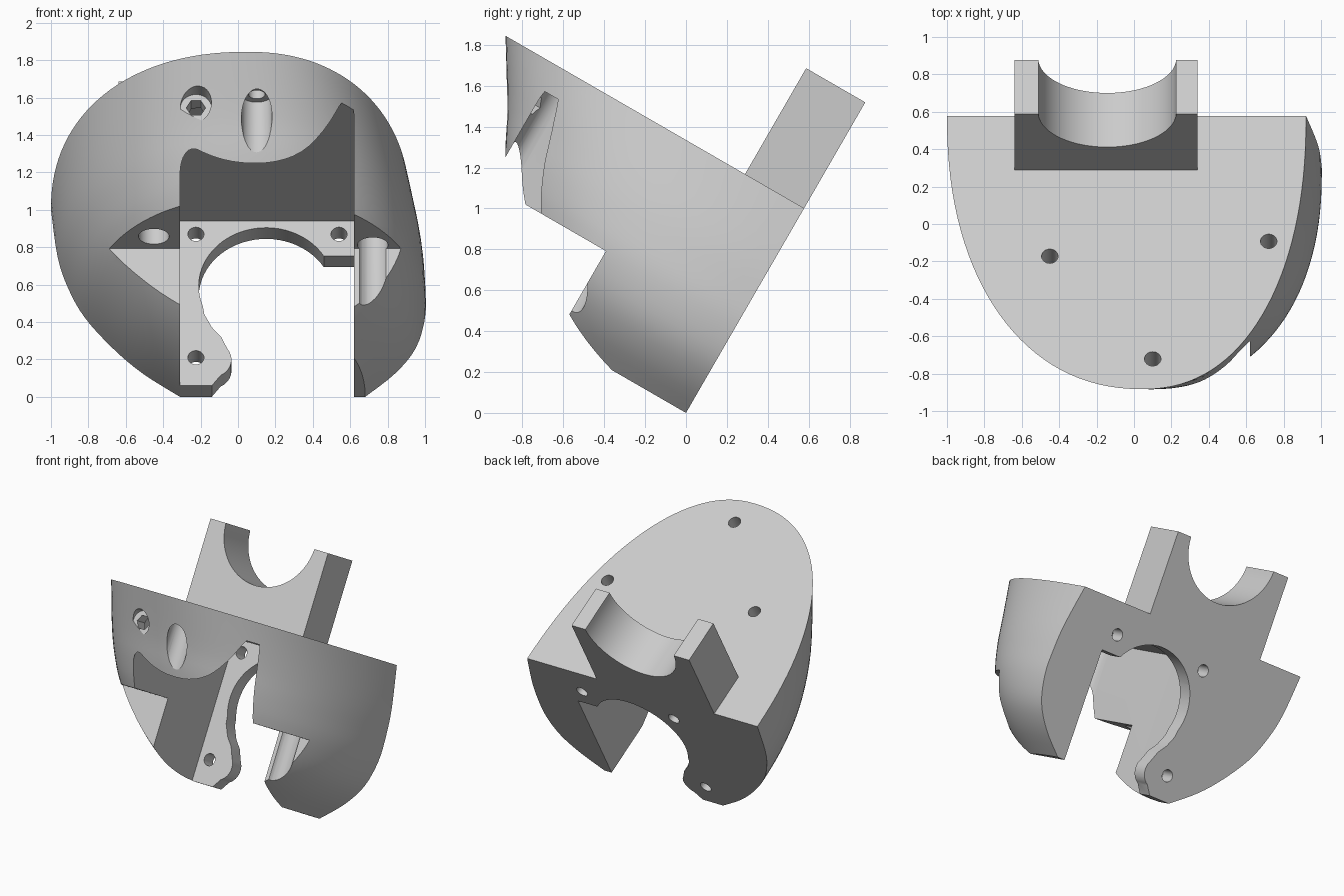
import bpy, bmesh
from math import sin, cos, pi, radians, copysign
from mathutils import Matrix

if "Cube" in bpy.data.objects:
    bpy.data.objects.remove(bpy.data.objects["Cube"])

grey = bpy.data.materials.new("light grey plastic")
grey.use_nodes = True
grey.diffuse_color = (0.6, 0.6, 0.6, 1)
grey.node_tree.nodes["Principled BSDF"].inputs["Base Color"].default_value = (0.6, 0.6, 0.6, 1)

# Everything is modelled upright (back on y = 0), then tipped by this tilt
TILT = Matrix.Rotation(radians(-30), 4, "X")
TOP = 1.156


def loft(name, rings):
    """Closed solid through rings of equal point count."""
    bm = bmesh.new()
    loops = [[bm.verts.new(p) for p in ring] for ring in rings]
    n = len(loops[0])
    for a, b in zip(loops, loops[1:]):
        for i in range(n):
            j = (i + 1) % n
            bm.faces.new((a[i], a[j], b[j], b[i]))
    bm.faces.new(loops[0])
    bm.faces.new(loops[-1])
    bmesh.ops.recalc_face_normals(bm, faces=bm.faces)
    me = bpy.data.meshes.new(name)
    bm.to_mesh(me)
    bm.free()
    me.materials.append(grey)
    ob = bpy.data.objects.new(name, me)
    bpy.context.collection.objects.link(ob)
    return ob


def prism(name, pts, axis, lo, hi):
    """Extrude a 2D profile along y or z."""
    if axis == "z":
        return loft(name, [[(x, y, h) for x, y in pts] for h in (lo, hi)])
    return loft(name, [[(x, h, z) for x, z in pts] for h in (lo, hi)])


def arc(cx, cy, r, a0, a1, n):
    return [(cx + r * cos(radians(a0 + (a1 - a0) * i / n)),
             cy + r * sin(radians(a0 + (a1 - a0) * i / n))) for i in range(n + 1)]


def circle(cx, cy, r, n=32):
    return arc(cx, cy, r, 0, 360, n)[:-1]


def catmull(rows, steps):
    """Smooth interpolation through rows of numbers."""
    out = []
    for i in range(len(rows) - 1):
        p0, p1, p2, p3 = (rows[max(0, min(len(rows) - 1, k))] for k in range(i - 1, i + 3))
        for s in range(steps):
            t = s / steps
            out.append([b + t * (c - a) / 2 + t * t * (2 * a - 5 * b + 4 * c - d) / 2
                        + t ** 3 * (3 * b - a - 3 * c + d) / 2
                        for a, b, c, d in zip(p0, p1, p2, p3)])
    return out + [list(rows[-1])]


# Shell sections: height, left edge, right edge, depth, crest position
SECTIONS = [
    (0.0, -0.31, 0.68, 0.79, 0.18),
    (0.144, -0.51, 0.84, 0.97, 0.16),
    (0.30, -0.67, 0.95, 1.13, 0.13),
    (0.49, -0.82, 1.0, 1.295, 0.10),
    (0.675, -0.91, 1.0, 1.41, 0.09),
    (0.866, -0.965, 0.98, 1.51, 0.07),
    (TOP, -1.0, 0.92, 1.687, 0.05),
]


def section(z, left, right, depth, mid, n=64):
    e = 2 / 2.2
    ring = []
    for i in range(n + 1):
        a = pi * i / n
        c, s = cos(a), max(0, sin(a)) if 0 < i < n else 0
        half = right - mid if c > 0 else mid - left
        ring.append((mid + copysign(abs(c) ** e, c) * half, -depth * s ** e, z))
    return ring


shell = loft("curved_shell", [section(*row) for row in catmull(SECTIONS, 4)])

# Cutters
cutters = [
    # step under the front
    prism("front_step_cutter", [(-2, -3), (2, -3), (2, -0.735), (-2, -0.735)], "z", -1, 0.49),
    # central pocket with rounded front corners
    prism("pocket_cutter", [(-0.31, -0.12)] + arc(-0.21, -1.29, 0.1, 180, 270, 8)
          + arc(0.52, -1.29, 0.1, 270, 360, 8) + [(0.62, -0.12)], "z", -1, 1.016),
    # open window with a rounded foot in the back plate
    prism("window_cutter", [(0.62, -0.3), (-0.14, -0.3), (-0.14, 0)]
          + arc(-0.145, 0.16, 0.11, -62, 35, 10)
          + [(-0.09, 0.3), (-0.14, 0.36), (-0.18, 0.44)]
          + arc(0.15, 0.615, 0.36, 200, 31, 32) + [(0.47, 0.80), (0.62, 0.80)],
          "y", -0.3, 0.3),
    # hex nut seat and its recess in the front lip
    prism("nut_cutter", circle(-0.225, 0.935, 0.052, 6), "y", -1.5, -1.3),
    prism("recess_cutter", circle(-0.225, 0.935, 0.083), "y", -2, -1.47),
]
# upright screw bores, wider below
for x, y in ((-0.45, -0.866), (0.72, -0.774), (0.10, -1.50)):
    cutters.append(prism("bore_cutter", circle(x, y, 0.044), "z", 0.8, 1.5))
    cutters.append(prism("counterbore_cutter", circle(x, y, 0.082), "z", -1, 1.0))
# screw holes through the back plate
for x, z in ((-0.225, 0.935), (0.54, 0.935), (-0.225, 0.173)):
    cutters.append(prism("plate_hole_cutter", circle(x, z, 0.043), "y", -0.3, 0.3))

for cut in cutters:
    cut.hide_render = True
    mod = shell.modifiers.new(cut.name, "BOOLEAN")
    mod.operation = "DIFFERENCE"
    mod.solver = "EXACT"
    mod.object = cut
bpy.context.view_layer.update()
carved = bpy.data.meshes.new_from_object(shell.evaluated_get(bpy.context.evaluated_depsgraph_get()))
shell.modifiers.clear()
shell.data = carved
for cut in cutters:
    bpy.data.objects.remove(cut)

# Rear cradle standing on the flat top
cradle = prism("rear_cradle", [(-0.64, TOP), (0.34, TOP), (0.34, 1.754)]
               + arc(-0.143, 1.77, 0.369, -2.5, -177.5, 40) + [(-0.64, 1.754)],
               "y", -0.334, 0)

for ob in (shell, cradle):
    ob.data.transform(TILT)
    bpy.ops.object.select_all(action="DESELECT")
    ob.select_set(True)
    bpy.context.view_layer.objects.active = ob
    bpy.ops.object.shade_smooth_by_angle(angle=radians(25))
